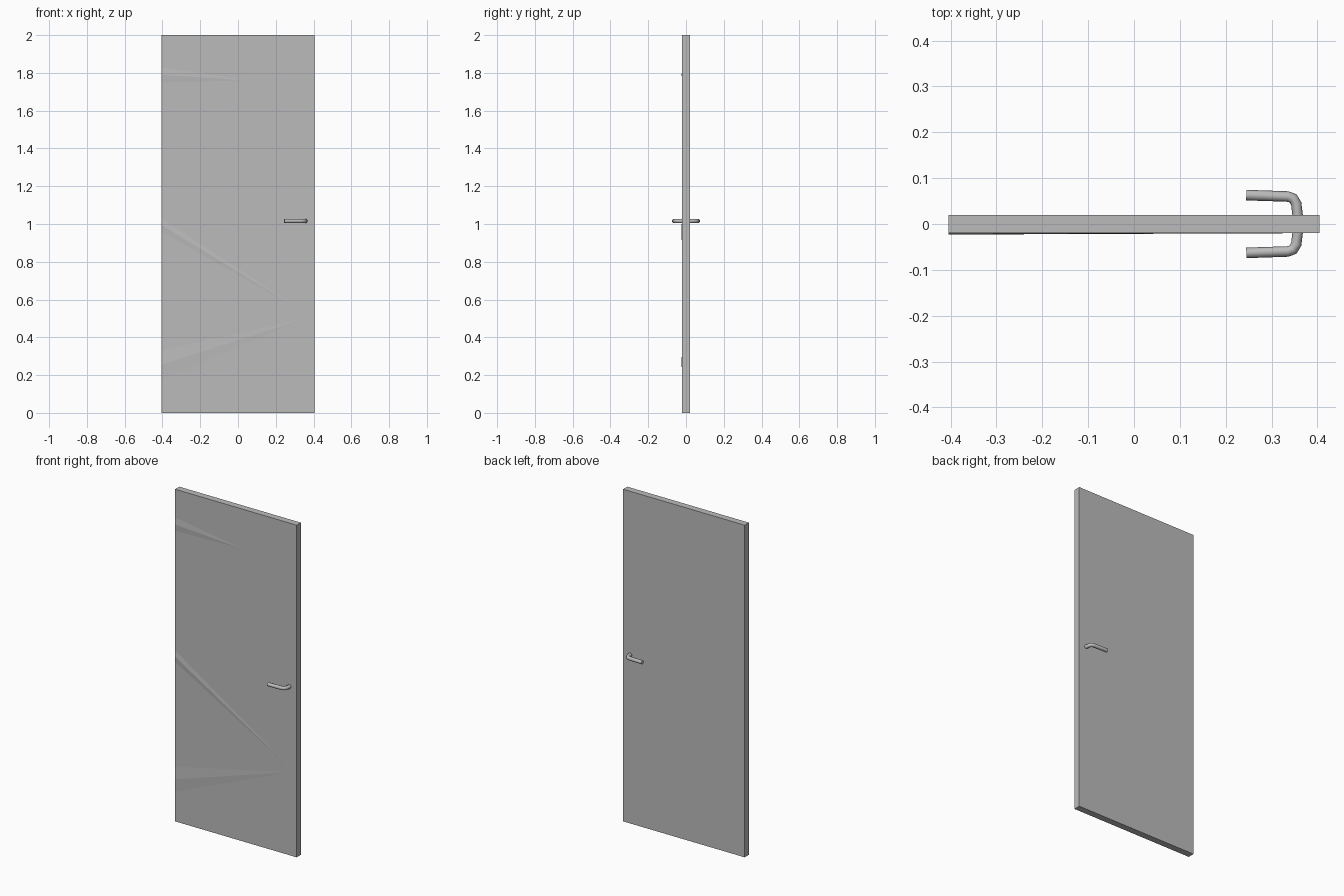
import bpy
import bmesh
from mathutils import Vector

cube = bpy.data.objects.get("Cube")
if cube:
    bpy.data.objects.remove(cube, do_unlink=True)

HALF_W, HALF_T, HEIGHT = 0.405, 0.02, 2.0


def make_material(name, rgb):
    mat = bpy.data.materials.new(name)
    mat.use_nodes = True
    color = (*rgb, 1.0)
    mat.diffuse_color = color
    mat.node_tree.nodes["Principled BSDF"].inputs["Base Color"].default_value = color
    return mat


grey = make_material("plain_grey", (0.5, 0.5, 0.5))


def add_mesh(name, bm):
    bmesh.ops.recalc_face_normals(bm, faces=bm.faces)
    mesh = bpy.data.meshes.new(name)
    bm.to_mesh(mesh)
    bm.free()
    mesh.materials.append(grey)
    obj = bpy.data.objects.new(name, mesh)
    bpy.context.collection.objects.link(obj)
    return obj


# Door panel
bm = bmesh.new()
bmesh.ops.create_cube(bm, size=1)
bmesh.ops.scale(bm, vec=(HALF_W * 2, HALF_T * 2, HEIGHT), verts=bm.verts)
bmesh.ops.translate(bm, vec=(0, 0, HEIGHT / 2), verts=bm.verts)
add_mesh("door_panel", bm)


# Shallow creases: thin wedges fading from the hinge edge across the front
def crease(name, low, high, tip_x, tip_z):
    bm = bmesh.new()
    points = [(-HALF_W, -HALF_T, low), (-HALF_W, -HALF_T, high),
              (-HALF_W, -HALF_T - 0.003, (low + high) / 2),
              (tip_x, -HALF_T, tip_z)]
    for p in points:
        bm.verts.new(p)
    bmesh.ops.convex_hull(bm, input=bm.verts)
    add_mesh(name, bm)


crease("upper_crease", 1.75, 1.83, 0.05, 1.76)
crease("middle_crease", 0.96, 1.03, 0.37, 0.52)
crease("lower_crease", 0.18, 0.33, 0.36, 0.5)

# Handle: one bent bar through the panel with a lever on both sides
lever = [Vector(p) for p in ((0.245, -0.063, 1.016), (0.335, -0.060, 1.016),
                             (0.347, -0.056, 1.016), (0.354, -0.044, 1.016),
                             (0.357, -0.018, 1.016))]
path = lever + [Vector((p.x, -p.y, p.z)) for p in reversed(lever)]
curve = bpy.data.curves.new("door_handle", "CURVE")
curve.dimensions = "3D"
curve.bevel_depth = 0.0115
curve.bevel_resolution = 2
curve.use_fill_caps = True
spline = curve.splines.new("POLY")
spline.points.add(len(path) - 1)
for point, co in zip(spline.points, path):
    point.co = (*co, 1)
curve.materials.append(grey)
handle = bpy.data.objects.new("door_handle", curve)
bpy.context.collection.objects.link(handle)
bpy.ops.object.select_all(action="DESELECT")
handle.select_set(True)
bpy.context.view_layer.objects.active = handle
bpy.ops.object.convert(target="MESH")
bpy.ops.object.shade_smooth_by_angle(angle=0.9)
